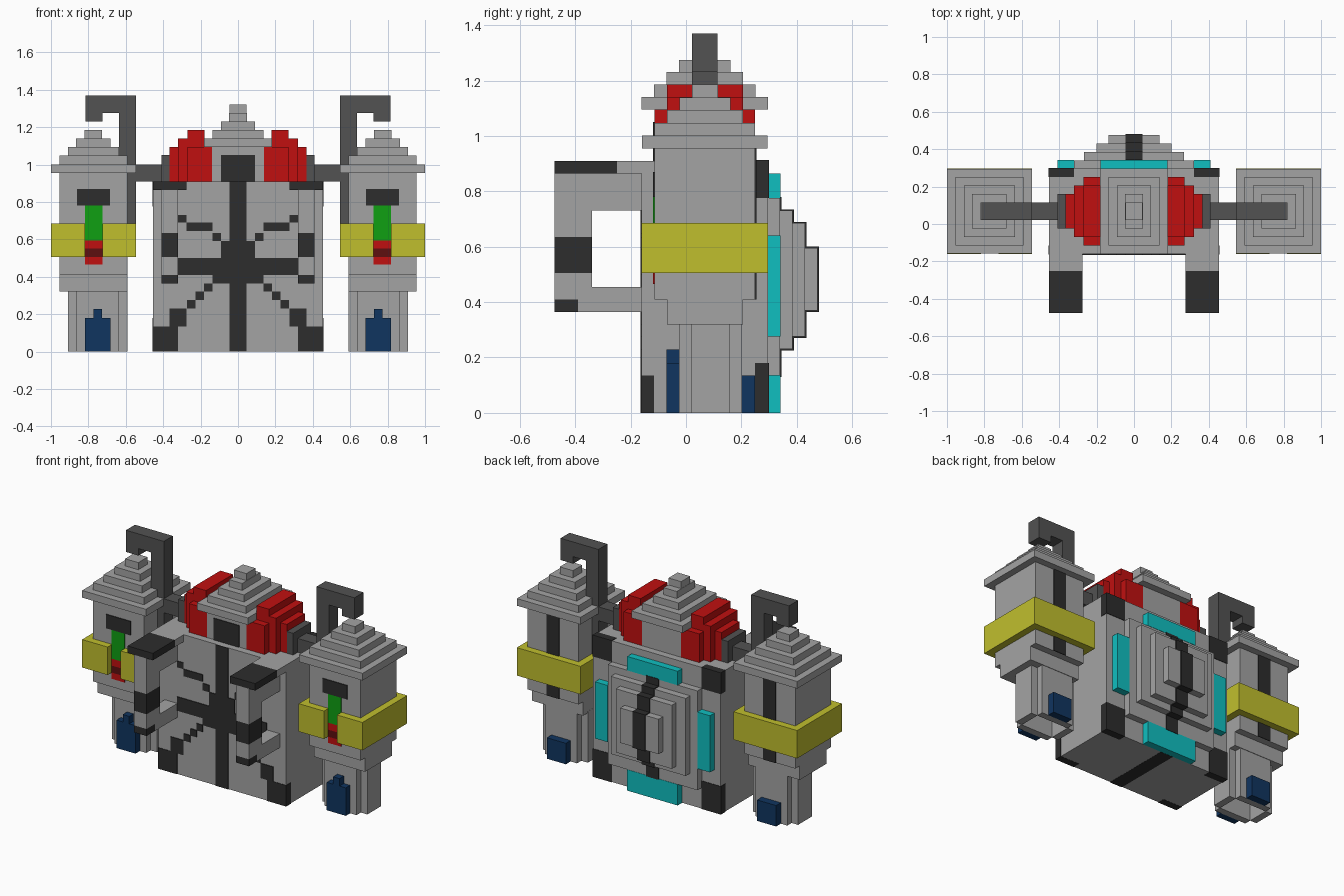
import bpy, bmesh
from mathutils import Vector

cube = bpy.data.objects.get("Cube")
if cube:
    bpy.data.objects.remove(cube, do_unlink=True)


def colour(name, r, g, b):
    m = bpy.data.materials.new(name)
    m.use_nodes = True
    m.diffuse_color = (r, g, b, 1)
    bsdf = m.node_tree.nodes["Principled BSDF"]
    bsdf.inputs["Base Color"].default_value = (r, g, b, 1)
    bsdf.inputs["Roughness"].default_value = 0.8
    return m


GRAY = colour("stone gray", 0.37, 0.37, 0.37)
DARK = colour("dark gray", 0.085, 0.085, 0.085)
BLACK = colour("black", 0.026, 0.026, 0.026)
RED = colour("red", 0.53, 0.005, 0.005)
MAROON = colour("dark red", 0.11, 0.005, 0.005)
YELLOW = colour("yellow", 0.53, 0.52, 0.027)
GREEN = colour("green", 0.005, 0.35, 0.006)
BLUE = colour("navy blue", 0.005, 0.035, 0.115)
CYAN = colour("cyan", 0.005, 0.52, 0.53)

YC = 0.068                     # depth of the body centre line
F, B = -0.16, 0.296            # body front and back
E = 0.005                      # thickness of painted plates
TX = 0.773                     # tower centre line


def part(name, mat, boxes, mirror=False):
    """One object from boxes (x0, x1, y0, y1, z0, z1), optionally mirrored in x."""
    bm = bmesh.new()
    for x0, x1, y0, y1, z0, z1 in boxes:
        vs = bmesh.ops.create_cube(bm, size=1)["verts"]
        size = Vector((x1 - x0, y1 - y0, z1 - z0))
        mid = Vector((x0 + x1, y0 + y1, z0 + z1)) / 2
        for v in vs:
            v.co = mid + Vector(a * s for a, s in zip(v.co, size))
    me = bpy.data.meshes.new(name)
    bm.to_mesh(me)
    bm.free()
    me.materials.append(mat)
    ob = bpy.data.objects.new(name, me)
    bpy.context.collection.objects.link(ob)
    if mirror:
        mod = ob.modifiers.new("Mirror", 'MIRROR')
        mod.use_mirror_merge = False
    return ob


def block(cx, hx, hy, z0, z1, cy=YC):
    """Box given by its centre and half sizes."""
    return (cx - hx, cx + hx, cy - hy, cy + hy, z0, z1)


# Main body
part("body", GRAY, [(-0.455, 0.455, F, B, 0, 0.91)])

# Painted front: stripe, cross bar and centre block
part("front_cross", BLACK, [
    (-0.045, 0.045, F - E, F, 0, 0.91),
    (-0.32, 0.32, F - E, F, 0.41, 0.5),
    (-0.09, 0.09, F - E, F, 0.365, 0.59)])
# Painted diagonals
rays = [(0.092, 0.137, 0.59, 0.635), (0.137, 0.275, 0.645, 0.69),
        (0.275, 0.32, 0.69, 0.73), (0.275, 0.365, 0.135, 0.23)]
rays += [(0.092 + 0.045 * i, 0.137 + 0.045 * i, 0.365 - 0.045 * i, 0.41 - 0.045 * i)
         for i in range(4)]
part("front_rays", BLACK, [(a, b, F - E, F, c, d) for a, b, c, d in rays], True)
part("bottom_stripe", BLACK, [(-0.045, 0.045, F, B, -0.001, 0.004)])

# Black corner blocks
e = 0.003
part("body_corners", BLACK, [
    (0.32, 0.455 + e, F - e, -0.115, -0.001, 0.135),
    (0.32, 0.455 + e, 0.25, B + e, -0.001, 0.18),
    (0.32, 0.455 + e, 0.25, B + e, 0.775, 0.91 + e)], True)

# Front arms bent into hooks
part("front_arm", GRAY, [
    (0.275, 0.455, -0.25, F, 0.865, 0.91),
    (0.32, 0.41, -0.475, F, 0.73, 0.865),
    (0.32, 0.41, -0.475, -0.34, 0.635, 0.73),
    (0.32, 0.41, -0.475, -0.34, 0.41, 0.505),
    (0.32, 0.41, -0.39, F, 0.365, 0.455)], True)
part("arm_black", BLACK, [
    (0.275, 0.455, -0.475, -0.25, 0.865, 0.91),
    (0.32, 0.41, -0.475, -0.34, 0.505, 0.635),
    (0.32, 0.41, -0.475, -0.39, 0.365, 0.41)], True)

# Stepped back pack with a stripe running over it
layers = [(0.32, 0.34, 0.135, 0.775), (0.267, 0.385, 0.23, 0.73),
          (0.2, 0.43, 0.275, 0.685), (0.137, 0.475, 0.37, 0.595)]
part("back_pack", GRAY, [(-h, h, B, y, z0, z1) for h, y, z0, z1 in layers])
part("back_stripe", BLACK, [(-0.045, 0.045, B, y + E, z0 - E, z1 + E)
                            for h, y, z0, z1 in layers])
part("back_plate_ends", CYAN, [(-0.18, 0.18, B, 0.342, 0.775, 0.865),
                               (-0.18, 0.18, B, 0.342, 0, 0.135)])
part("back_plate_side", CYAN, [(0.32, 0.41, B, 0.342, 0.275, 0.64)], True)

# Head with stepped roof
part("head", GRAY, [block(0, 0.14, 0.182, 0.91, 1.095)])
part("head_face", BLACK, [(-0.09, 0.09, -0.114 - E, -0.114, 0.91, 1.05)])
part("head_roof", GRAY,
     [block(0, 0.182 - 0.045 * i, 0.228 - 0.045 * i, 1.095 + 0.045 * i, 1.14 + 0.045 * i)
      for i in range(4)] + [block(0, 0.045, 0.046, 1.275, 1.32)])

# Red shoulder discs, stepped outward
part("shoulder_disc", RED, [
    (0.14, 0.27, YC - 0.182, YC + 0.182, 0.91, 1.095),
    (0.18, 0.27, YC - 0.137, YC + 0.137, 1.095, 1.185),
    (0.27, 0.32, YC - 0.137, YC + 0.137, 0.91, 1.14),
    (0.32, 0.365, YC - 0.092, YC + 0.092, 0.91, 1.095)], True)

# Dark link and overhead hook joining body and tower
part("link_hook", DARK, [
    (0.365, 0.41, YC - 0.092, YC + 0.092, 0.91, 1.05),
    (0.41, 0.545, YC - 0.046, YC + 0.046, 0.91, 1.0),
    (0.545, 0.635, YC - 0.046, YC + 0.046, 0.6, 1.37),
    (0.635, 0.815, YC - 0.046, YC + 0.046, 1.275, 1.37),
    (0.725, 0.815, YC - 0.046, YC + 0.046, 1.23, 1.275)], True)

# Tower walls, taper and roof
part("tower_wall", GRAY, [
    block(TX, 0.182, 0.182, 0.41, 0.955),
    block(TX, 0.182, 0.137, 0.32, 0.41)], True)
part("tower_roof", GRAY, [
    block(TX, 0.227 - 0.045 * i, 0.227 - 0.045 * i, 0.955 + 0.046 * i, 1.001 + 0.046 * i)
    for i in range(5)], True)

# Yellow belt, open at the front
WF = YC - 0.182
part("tower_belt", YELLOW, [
    (0.545, 0.725, F, WF, 0.505, 0.685), (0.818, 1.0, F, WF, 0.505, 0.685),
    (0.545, 0.591, WF, B, 0.505, 0.685), (0.955, 1.0, WF, B, 0.505, 0.685),
    (0.591, 0.955, 0.25, B, 0.505, 0.685)], True)

# Painted tower front and back
part("tower_visor", BLACK, [(0.685, 0.86, WF - E, WF, 0.78, 0.87)], True)
part("tower_green_stripe", GREEN, [(0.725, 0.818, WF - E, WF, 0.595, 0.78)], True)
part("tower_red_stripe", RED, [(0.725, 0.818, WF - E, WF, 0.55, 0.595),
                               (0.725, 0.818, WF - E, WF, 0.465, 0.505)], True)
part("tower_dark_red_stripe", MAROON, [(0.725, 0.818, WF - E, WF, 0.505, 0.55)], True)
part("tower_back_stripe", BLACK, [(0.728, 0.818, 0.25, 0.25 + E, 0.41, 0.955)], True)

# Hollow tower legs with cut corners
LX, LY = 0.75, 0.088
part("tower_leg", GRAY, [
    (LX - 0.114, LX + 0.114, LY - 0.114, LY - 0.07, 0, 0.33),
    (LX - 0.114, LX + 0.114, LY + 0.07, LY + 0.114, 0, 0.33),
    (LX - 0.16, LX - 0.114, LY - 0.07, LY + 0.07, 0, 0.33),
    (LX + 0.114, LX + 0.16, LY - 0.07, LY + 0.07, 0, 0.33)], True)
part("leg_plates", BLUE, [
    (LX - 0.068, LX + 0.068, -0.07, -0.026, 0, 0.18),
    (LX - 0.023, LX + 0.023, -0.07, -0.026, 0.18, 0.228),
    (LX - 0.068, LX + 0.068, 0.202, 0.25, 0, 0.135)], True)
